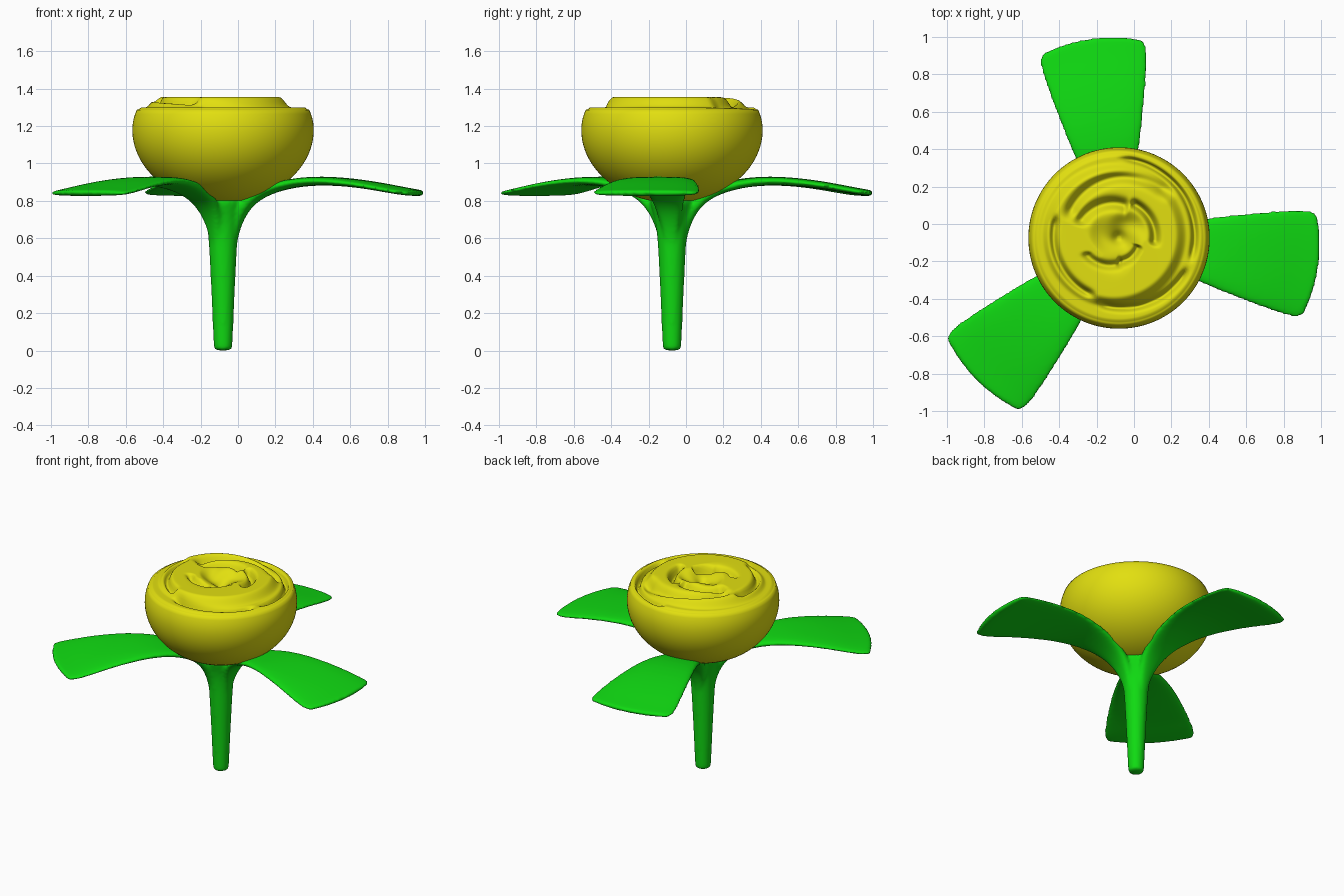
import bpy, bmesh, math
from mathutils import Vector

if "Cube" in bpy.data.objects:
    bpy.data.objects.remove(bpy.data.objects["Cube"])

CENTRE = Vector((-0.08, -0.075, 0))


def material(name, colour):
    m = bpy.data.materials.new(name)
    m.use_nodes = True
    m.diffuse_color = colour
    m.node_tree.nodes["Principled BSDF"].inputs["Base Color"].default_value = colour
    return m


def make_object(name, bm, mat):
    bmesh.ops.recalc_face_normals(bm, faces=bm.faces)
    mesh = bpy.data.meshes.new(name)
    bm.to_mesh(mesh)
    bm.free()
    mesh.materials.append(mat)
    mesh.shade_smooth()
    obj = bpy.data.objects.new(name, mesh)
    obj.location = CENTRE
    bpy.context.collection.objects.link(obj)
    return obj


def loft(bm, rings):
    """Skin a list of closed point rings and cap both ends."""
    rows = [[bm.verts.new(p) for p in ring] for ring in rings]
    n = len(rows[0])
    for a, b in zip(rows, rows[1:]):
        for i in range(n):
            j = (i + 1) % n
            bm.faces.new((a[i], a[j], b[j], b[i]))
    bm.faces.new(rows[0][::-1])
    bm.faces.new(rows[-1])


def smoothstep(a, b, x):
    t = min(max((x - a) / (b - a), 0), 1)
    return t * t * (3 - 2 * t)


# Creases between petals: start angle, sweep, start radius, end radius, width, depth
CREASES = [
    (-20, 112, 0.40, 0.425, 0.014, 0.06),
    (250, 88, 0.365, 0.40, 0.016, 0.06),
    (158, 92, 0.355, 0.335, 0.018, 0.06),
    (35, 128, 0.35, 0.29, 0.030, 0.055),
    (70, 95, 0.17, 0.23, 0.030, 0.06),
    (-15, 90, 0.19, 0.20, 0.020, 0.07),
    (200, 80, 0.20, 0.13, 0.022, 0.04),
    (262, 80, 0.13, 0.11, 0.018, 0.06),
]


def petal_height(r, angle):
    edge = 0.375 + 0.03 * math.cos(angle - math.radians(150))
    z = 1.30 + 0.055 * (1 - smoothstep(edge - 0.05, edge + 0.015, r))
    z -= 0.04 * (1 - smoothstep(0.05, 0.17, r))
    z -= 0.05 * math.exp(-(r / 0.04) ** 2)
    z += 0.012 * math.sin(3 * angle + 20 * r) * math.exp(-((r - 0.12) / 0.06) ** 2)
    for start, sweep, r0, r1, width, depth in CREASES:
        t = (math.degrees(angle) - start) % 360 / sweep
        if t < 1:
            fade = smoothstep(0, 0.12, t) * smoothstep(0, 0.12, 1 - t)
            mid = r0 + (r1 - r0) * t
            z -= depth * fade * math.exp(-((r - mid) / width) ** 2)
    # Rounded outer lip
    return min(z, 1.355) - 0.012 * smoothstep(0.435, 0.455, r)


def circle(r, height, n):
    ring = []
    for i in range(n):
        a = 2 * math.pi * i / n
        z = height(r, a) if callable(height) else height
        ring.append((r * math.cos(a), r * math.sin(a), z))
    return ring


# Flower head: round bowl closed by the folded petals
SEGMENTS = 160
bowl = []
for i in range(1, 29):
    a = math.radians(-90 + 108 * i / 28)
    semi = 0.39 if a < 0 else 0.346
    bowl.append(circle(0.485 * math.cos(a), 1.18 + semi * math.sin(a), SEGMENTS))
petals = [circle(0.455 * (1 - i / 56), petal_height, SEGMENTS) for i in range(56)]
bm = bmesh.new()
loft(bm, bowl + petals)
make_object("flower_head", bm, material("petal yellow", (0.76, 0.74, 0.005, 1)))

# Leaf stations: distance out, height, half width, half thickness
LEAF = [
    (0.035, 0.48, 0.03, 0.03), (0.045, 0.62, 0.04, 0.035),
    (0.085, 0.73, 0.065, 0.035), (0.15, 0.81, 0.09, 0.03),
    (0.25, 0.865, 0.115, 0.027), (0.40, 0.902, 0.155, 0.025),
    (0.58, 0.910, 0.205, 0.024), (0.80, 0.887, 0.255, 0.022),
    (0.98, 0.853, 0.292, 0.020), (1.06, 0.842, 0.295, 0.018),
    (1.095, 0.838, 0.275, 0.012),
]


def leaf_rings(heading):
    out = Vector((math.cos(heading), math.sin(heading), 0))
    side = Vector((-out.y, out.x, 0))
    rings = []
    for i, (x, z, half, thick) in enumerate(LEAF):
        before, after = LEAF[max(i - 1, 0)], LEAF[min(i + 1, len(LEAF) - 1)]
        run = out * (after[0] - before[0]) + Vector((0, 0, after[1] - before[1]))
        up = run.normalized().cross(side)
        ring = []
        for k in range(16):
            a = 2 * math.pi * k / 16
            c, s = math.cos(a), math.sin(a)
            v = half * math.copysign(abs(c) ** 0.7, c)
            w = thick * math.copysign(abs(s) ** 0.7, s)
            ring.append(out * (x - 0.6 * v * v) + Vector((0, 0, z)) + side * v + up * w)
        rings.append(ring)
    return rings


# Stem and three leaves, fused into one smooth body
bm = bmesh.new()
STEM = [(0.040, 0), (0.049, 0.008), (0.051, 0.03), (0.06, 0.25), (0.072, 0.5),
        (0.08, 0.63), (0.095, 0.72), (0.12, 0.79), (0.12, 0.83)]
loft(bm, [circle(r, z, 24) for r, z in STEM])
for degrees in (98, -8, 225):
    loft(bm, leaf_rings(math.radians(degrees)))
stem = make_object("stem_and_leaves", bm, material("leaf green", (0.005, 0.70, 0.006, 1)))
sub = stem.modifiers.new("round", "SUBSURF")
sub.levels = sub.render_levels = 2
fuse = stem.modifiers.new("fuse", "REMESH")
fuse.mode = "VOXEL"
fuse.voxel_size = 0.011
fuse.use_smooth_shade = True
soft = stem.modifiers.new("soften", "SMOOTH")
soft.factor = 0.5
soft.iterations = 6
